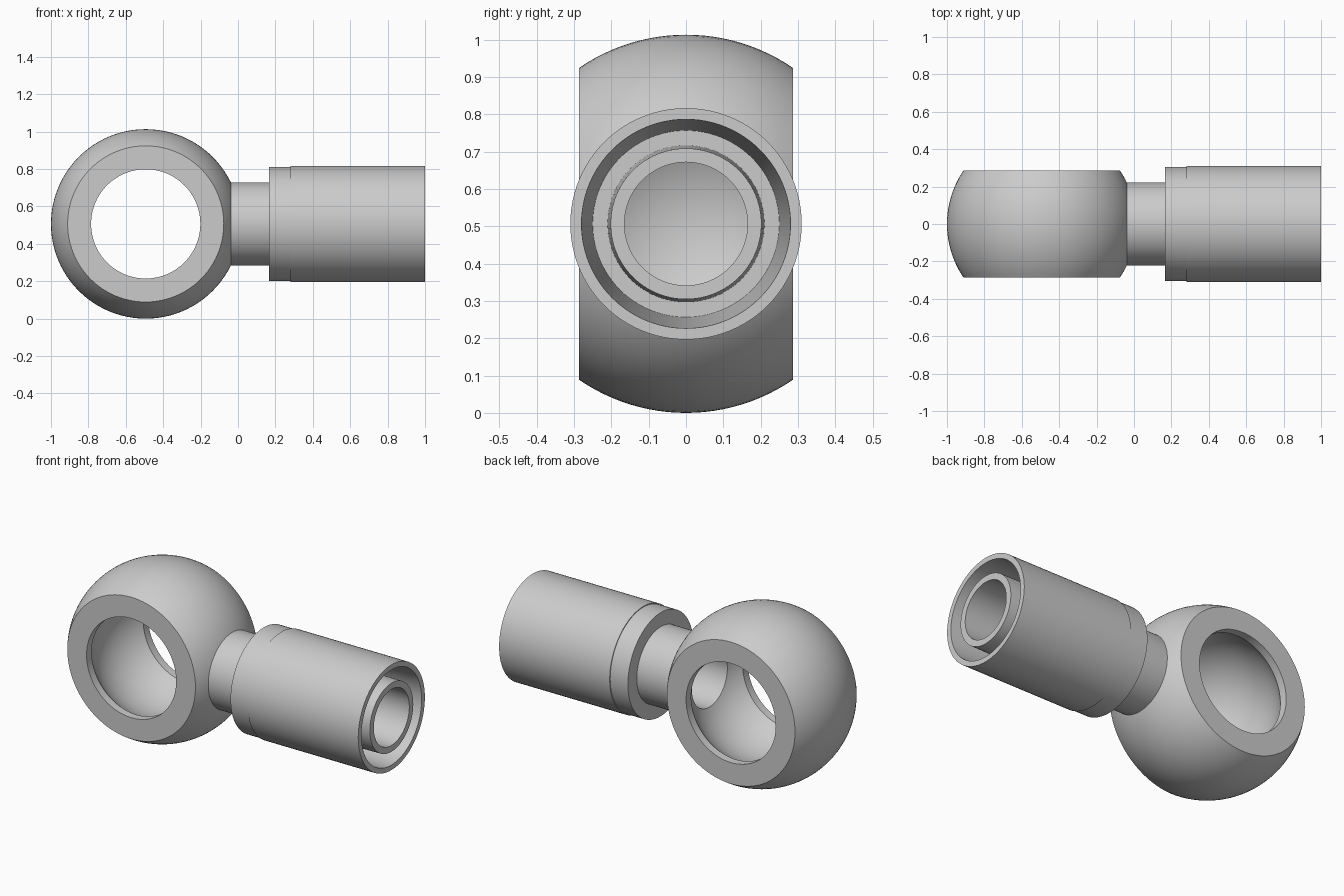
import bpy, bmesh, math
from mathutils import Matrix

if "Cube" in bpy.data.objects:
    bpy.data.objects.remove(bpy.data.objects["Cube"])

R = 0.5065            # outer radius of the eye
CX, CZ = -1 + R, R    # centre of the eye; the stem axis runs at the same height
HALF = 0.287          # half width of the eye
HOLE = 0.292          # bolt hole radius
BORE = 0.165          # fluid passage radius
CAVITY = 0.378        # radius of the rounded chamber inside the eye
SEGS = 96

steel = bpy.data.materials.new("light grey steel")
steel.use_nodes = True
steel.diffuse_color = (0.6, 0.6, 0.6, 1)
steel.node_tree.nodes["Principled BSDF"].inputs["Base Color"].default_value = (0.6, 0.6, 0.6, 1)


def lathe(name, profile, turn, origin):
    """Spin a closed (radius, height) profile about z, then turn and place it."""
    bm = bmesh.new()
    rings = []
    for i in range(SEGS):
        a = 2 * math.pi * i / SEGS
        rings.append([bm.verts.new((r * math.cos(a), r * math.sin(a), h)) for r, h in profile])
    n = len(profile)
    for i in range(SEGS):
        a, b = rings[i], rings[(i + 1) % SEGS]
        for j in range(n):
            k = (j + 1) % n
            bm.faces.new((a[j], b[j], b[k], a[k]))
    bmesh.ops.remove_doubles(bm, verts=bm.verts, dist=1e-5)
    bmesh.ops.recalc_face_normals(bm, faces=bm.faces)
    bm.transform(Matrix.Translation(origin) @ turn)
    mesh = bpy.data.meshes.new(name)
    bm.to_mesh(mesh)
    bm.free()
    mesh.materials.append(steel)
    obj = bpy.data.objects.new(name, mesh)
    bpy.context.collection.objects.link(obj)
    return obj


def select_only(obj):
    bpy.ops.object.select_all(action='DESELECT')
    obj.select_set(True)
    bpy.context.view_layer.objects.active = obj


def arc(radius, h0, h1, steps):
    """Points on a sphere outline between two heights."""
    a0, a1 = math.asin(h0 / radius), math.asin(h1 / radius)
    angles = [a0 + (a1 - a0) * i / steps for i in range(steps + 1)]
    return [(radius * math.cos(a), radius * math.sin(a)) for a in angles]


along_y = Matrix.Rotation(math.pi / 2, 4, 'X')
along_x = Matrix.Rotation(math.pi / 2, 4, 'Y')

# Eye: truncated ball with a bolt hole, thin lips and a rounded chamber
lip = math.sqrt(CAVITY ** 2 - HOLE ** 2)
eye_profile = arc(R, -HALF, HALF, 24) + [(HOLE, HALF)] + arc(CAVITY, lip, -lip, 20) + [(HOLE, -HALF)]
eye = lathe("banjo_eye", eye_profile, along_y, (CX, 0, CZ))

# Passage from the stem into the chamber
cutter = lathe("passage_cutter", [(0, -0.4), (BORE, -0.4), (BORE, 0.3), (0, 0.3)], along_x, (0, 0, CZ))
cutter.hide_render = True
cut = eye.modifiers.new("passage", 'BOOLEAN')
cut.operation = 'DIFFERENCE'
cut.solver = 'EXACT'
cut.object = cutter
select_only(eye)
bpy.ops.object.modifier_apply(modifier=cut.name)
bpy.data.objects.remove(cutter)

# Stem: neck, collar, sleeve, tapered hose gap and inner tube
stem = lathe("hose_stem", [
    (BORE, -0.06), (0.222, -0.06), (0.222, 0.165),   # neck
    (0.305, 0.165), (0.305, 0.28),                   # collar
    (0.31, 0.28), (0.31, 1.0),                       # sleeve
    (0.28, 1.0), (0.25, 0.4),                        # hose gap
    (0.21, 0.4), (0.202, 1.0), (BORE, 1.0),          # inner tube
], along_x, (0, 0, CZ))

for part in (eye, stem):
    select_only(part)
    bpy.ops.object.shade_smooth_by_angle(angle=math.radians(25))
